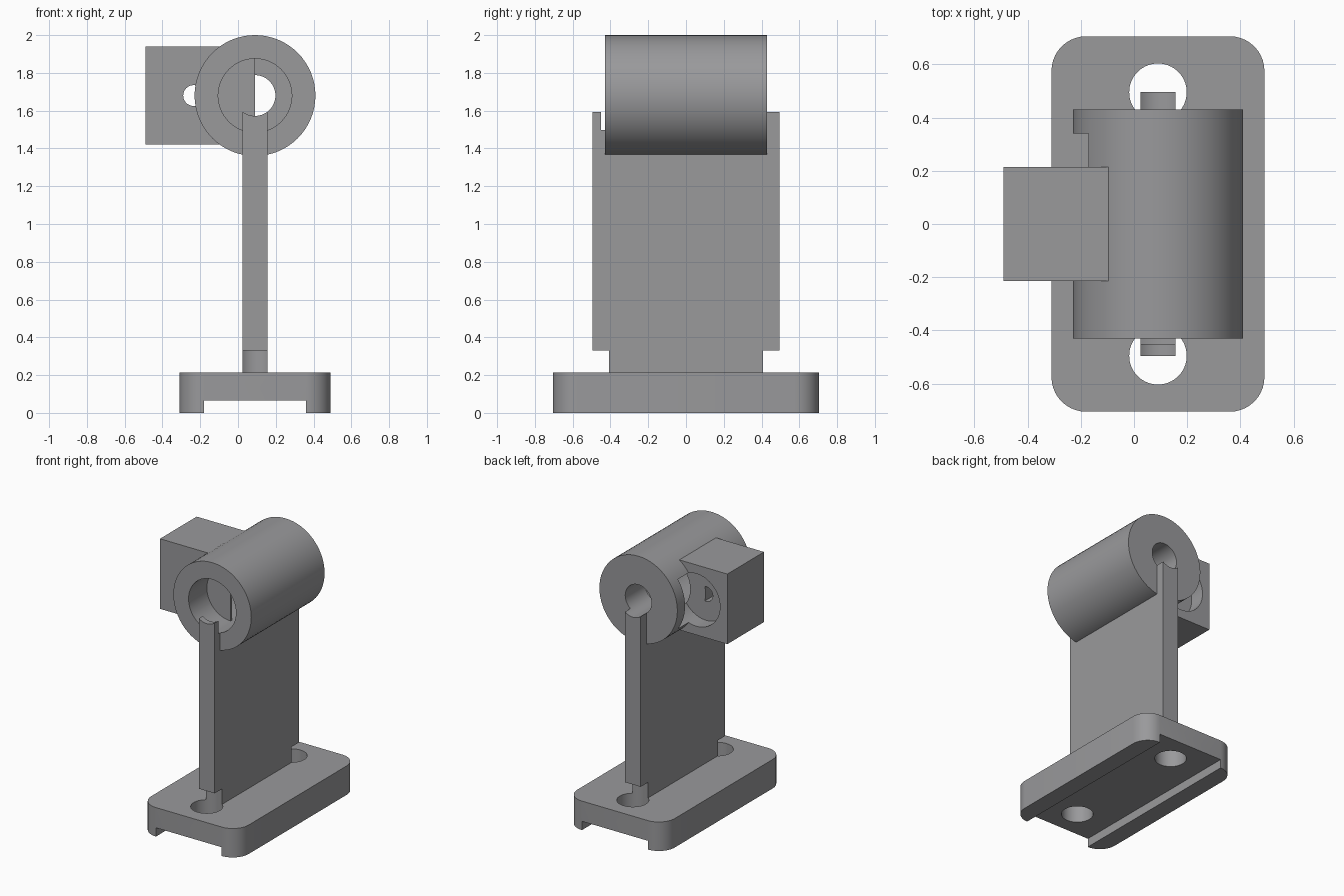
import bpy, bmesh, math
from mathutils import Matrix

if "Cube" in bpy.data.objects:
    bpy.data.objects.remove(bpy.data.objects["Cube"])

CX, AXIS_Z = 0.09, 1.68          # centre of stand, height of barrel axis

grey = bpy.data.materials.new("grey")
grey.diffuse_color = (0.32, 0.32, 0.33, 1)
grey.use_nodes = True
grey.node_tree.nodes["Principled BSDF"].inputs["Base Color"].default_value = grey.diffuse_color


def finish(name, bm):
    mesh = bpy.data.meshes.new(name)
    bmesh.ops.recalc_face_normals(bm, faces=bm.faces)
    bm.to_mesh(mesh)
    bm.free()
    ob = bpy.data.objects.new(name, mesh)
    bpy.context.collection.objects.link(ob)
    mesh.materials.append(grey)
    return ob


def box(name, x0, x1, y0, y1, z0, z1, corner=0):
    bm = bmesh.new()
    bmesh.ops.create_cube(bm, size=1)
    for v in bm.verts:
        v.co = (x0 + (v.co.x + .5) * (x1 - x0), y0 + (v.co.y + .5) * (y1 - y0),
                z0 + (v.co.z + .5) * (z1 - z0))
    if corner:
        upright = [e for e in bm.edges if abs(e.verts[0].co.z - e.verts[1].co.z) > .01]
        bmesh.ops.bevel(bm, geom=upright, offset=corner, segments=10, profile=.5,
                        affect='EDGES')
    return finish(name, bm)


def cylinder(name, centre, radius, length, along_y=True):
    bm = bmesh.new()
    bmesh.ops.create_cone(bm, cap_ends=True, segments=64, radius1=radius,
                          radius2=radius, depth=length)
    turn = Matrix.Rotation(math.pi / 2, 4, 'X') if along_y else Matrix()
    bm.transform(Matrix.Translation(centre) @ turn)
    return finish(name, bm)


def y_cylinder(name, x, radius, y0, y1):
    return cylinder(name, (x, (y0 + y1) / 2, AXIS_Z), radius, y1 - y0)


def cut(target, cutters):
    for c in cutters:
        c.hide_render = True
        c.hide_set(True)
        c.display_type = 'WIRE'
        m = target.modifiers.new("cut", 'BOOLEAN')
        m.operation, m.solver, m.object = 'DIFFERENCE', 'EXACT', c


# main parts
base = box("base", CX - .4, CX + .4, -.705, .705, 0, .215, corner=.13)
post = box("post", CX - .065, CX + .065, -.495, .495, .2, AXIS_Z)
barrel = y_cylinder("barrel", CX, .32, -.43, .43)
block = box("side_block", -.49, CX, -.215, .215, 1.42, 1.94)

# cutters
channel = box("channel_cutter", -.18, .36, -1, 1, -.1, .065)
screws = [cylinder(f"screw_cutter_{i}", (CX, y, .115), .108, .43, along_y=False)
          for i, y in enumerate((-.495, .495))]
bore = y_cylinder("bore_cutter", CX, .108, -.8, .8)
counterbore = y_cylinder("counterbore_cutter", CX, .195, -.45, .2)
barrel_core = y_cylinder("barrel_core_cutter", CX, .25, -.2, .2)
side_hole = y_cylinder("side_hole_cutter", -.235, .055, -.3, .3)
side_recess = y_cylinder("side_recess_cutter", -.235, .195, .1, .34)

cut(base, [channel] + screws)
cut(post, screws + [bore, counterbore])
cut(barrel, [bore, counterbore, side_recess])
cut(block, [barrel_core, side_hole, side_recess])

# smooth curved walls, crisp edges
for ob in (base, post, barrel, block):
    bpy.ops.object.select_all(action='DESELECT')
    ob.select_set(True)
    bpy.context.view_layer.objects.active = ob
    for m in [m.name for m in ob.modifiers]:
        bpy.ops.object.modifier_apply(modifier=m)
    bpy.ops.object.shade_smooth_by_angle(angle=math.radians(35))
